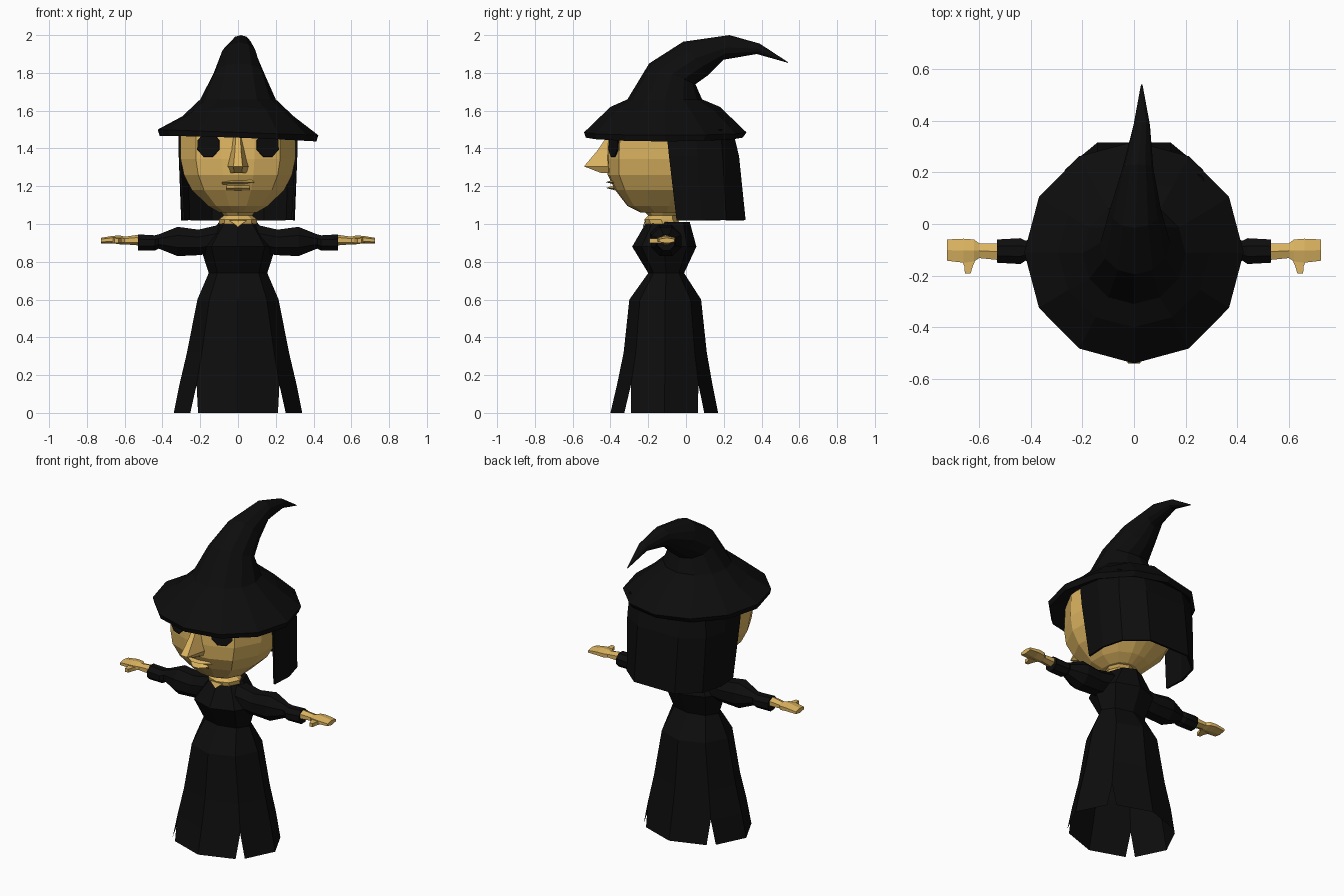
import bpy, bmesh, math
from mathutils import Vector

if "Cube" in bpy.data.objects:
    bpy.data.objects.remove(bpy.data.objects["Cube"])


def material(name, rgb):
    m = bpy.data.materials.new(name)
    m.diffuse_color = (*rgb, 1)
    m.use_nodes = True
    m.node_tree.nodes["Principled BSDF"].inputs["Base Color"].default_value = m.diffuse_color
    return m


BLACK = material("black cloth", (0.004, 0.004, 0.004))
SKIN = material("tan skin", (0.72, 0.46, 0.12))


def finish(name, bm, mat):
    bmesh.ops.remove_doubles(bm, verts=bm.verts, dist=0.0005)
    bmesh.ops.recalc_face_normals(bm, faces=bm.faces)
    me = bpy.data.meshes.new(name)
    bm.to_mesh(me)
    bm.free()
    me.materials.append(mat)
    ob = bpy.data.objects.new(name, me)
    bpy.context.collection.objects.link(ob)
    return ob


def loft(name, rings, mat, closed=True, caps=(True, True)):
    """Skin a list of equal-length rings of points."""
    bm = bmesh.new()
    rows = [[bm.verts.new(p) for p in r] for r in rings]
    n = len(rows[0])
    for a, b in zip(rows, rows[1:]):
        for i in range(n if closed else n - 1):
            j = (i + 1) % n
            bm.faces.new((a[i], a[j], b[j], b[i]))
    for cap, row in zip(caps, (rows[0], rows[-1])):
        if cap and closed:
            bm.faces.new(row)
    return finish(name, bm, mat)


def ring(n, front, back, hw, xc=0.0, drop=0.0, tilt=0.0):
    """Oval ring between a front and a back (y, z) point."""
    pts = []
    for k in range(n):
        a = math.tau * k / n
        s, c = math.sin(a), math.cos(a)
        y, z = [(f + b) / 2 + (f - b) / 2 * c for f, b in zip(front, back)]
        pts.append(Vector((xc + hw * s, y, z - drop * s * s - tilt * s)))
    return pts


def level(n, z, yf, yb, hw):
    return ring(n, (yf, z), (yb, z), hw)


def arm_ring(n, side, x, z0, z1, y0, y1):
    ang = [math.tau * (k + 0.5) / n for k in range(n)]
    f = 1 / math.cos(math.pi / n)
    return [(side * x, (y0 + y1) / 2 + (y1 - y0) / 2 * f * math.cos(a),
             (z0 + z1) / 2 + (z1 - z0) / 2 * f * math.sin(a)) for a in ang]


# Dress body
N = 8
skirt_low = level(N, 0.15, -0.365, 0.14, 0.31)
loft("dress", [skirt_low] + [level(N, *r) for r in (
    (0.32, -0.33, 0.11, 0.27), (0.60, -0.30, 0.08, 0.215),
    (0.74, -0.20, -0.01, 0.155), (0.88, -0.285, 0.055, 0.20),
    (1.01, -0.21, 0.02, 0.10))], BLACK, caps=(False, True))

# Hem panels, slit at the four diagonals
bm = bmesh.new()
hem = level(N, 0.0, -0.40, 0.17, 0.34)
for k in range(N):
    j = (k + 1) % N
    p, q = hem[k], hem[j]
    lo_a = p.lerp(q, 0.12) if k % 2 else p
    lo_b = q.lerp(p, 0.12) if j % 2 else q
    bm.faces.new([bm.verts.new(v) for v in (skirt_low[k], lo_a, lo_b, skirt_low[j])])
finish("dress_hem", bm, BLACK)

# Sleeves, hands and thumbs
for side, tag in ((1, "right"), (-1, "left")):
    loft(tag + "_sleeve", [arm_ring(8, side, *r) for r in (
        (0.08, 0.85, 1.00, -0.19, -0.03), (0.21, 0.835, 0.97, -0.18, -0.03),
        (0.32, 0.83, 0.985, -0.185, -0.025), (0.42, 0.87, 0.945, -0.142, -0.065),
        (0.44, 0.86, 0.94, -0.155, -0.055), (0.53, 0.86, 0.945, -0.15, -0.06))], BLACK)
    loft(tag + "_hand", [arm_ring(6, side, *r) for r in (
        (0.52, 0.89, 0.94, -0.14, -0.075), (0.60, 0.895, 0.93, -0.132, -0.075),
        (0.62, 0.895, 0.935, -0.145, -0.06), (0.66, 0.90, 0.935, -0.15, -0.057),
        (0.725, 0.90, 0.925, -0.142, -0.06))], SKIN)
    loft(tag + "_thumb", [[(side * x, y, z) for x, z in (
        (x0, 0.90), (x1, 0.90), (x1, 0.922), (x0, 0.922))] for y, x0, x1 in (
        (-0.13, 0.61, 0.67), (-0.165, 0.625, 0.657), (-0.192, 0.633, 0.655))], SKIN)

# Neck with a small pointed neckline
loft("neck", [level(8, *r) for r in (
    (1.00, -0.215, -0.03, 0.10), (1.025, -0.22, -0.045, 0.10),
    (1.045, -0.20, -0.05, 0.075), (1.10, -0.25, 0.0, 0.12))], SKIN)
loft("neckline", [[(-0.045, y, 1.018), (0.045, y, 1.018), (0, y - 0.012, 0.985)]
                  for y in (-0.217, -0.213)], SKIN)

# Head: one half outline scaled per level
HALF = [(0.28, -0.97), (0.72, -0.80), (0.98, -0.32), (0.96, 0.25), (0.72, 0.75), (0.28, 0.97)]
OUTLINE = [(0, -1)] + HALF + [(0, 1)] + [(-x, y) for x, y in reversed(HALF)]


def head_ring(z, yf, yb, hw):
    mid, r = (yf + yb) / 2, (yb - yf) / 2
    return [Vector((x * hw, mid + y * r, z)) for x, y in OUTLINE]


head = [head_ring(*r) for r in (
    (1.06, -0.24, -0.02, 0.10), (1.095, -0.31, 0.04, 0.16), (1.18, -0.375, 0.14, 0.25),
    (1.26, -0.415, 0.20, 0.292), (1.345, -0.42, 0.22, 0.31), (1.49, -0.41, 0.22, 0.31),
    (1.55, -0.36, 0.18, 0.26))]
loft("head", head, SKIN)

# Eyes: eight-sided plates lying on the flat brow panels
for side, (i, j), tag in ((1, (1, 2), "right"), (-1, (-1, -2), "left")):
    a, b, top = head[4][i], head[4][j], head[5][i]
    u = (b - a).normalized()
    nrm = u.cross(top - a).normalized()
    if nrm.y > 0:
        nrm = -nrm
    v = nrm.cross(u).normalized()
    c = (a + b + top + head[5][j]) / 4
    angs = [math.tau * (k + 0.5) / 8 for k in range(8)]
    loft(tag + "_eye", [[c + nrm * h + 0.067 * (u * math.cos(t) + v * math.sin(t))
                         for t in angs] for h in (0.001, 0.008)], BLACK)

# Nose: bridge, hooked tip, base
loft("nose", [[(-w, -0.39, z), (-w * 0.4, y, z), (w * 0.4, y, z), (w, -0.39, z)]
              for z, y, w in ((1.47, -0.415, 0.03), (1.39, -0.468, 0.04),
                              (1.305, -0.54, 0.06), (1.27, -0.45, 0.05))], SKIN)

# Lips
for name, z0, z1, w in (("upper_lip", 1.208, 1.235, 0.085), ("lower_lip", 1.178, 1.204, 0.06)):
    zm = (z0 + z1) / 2
    loft(name, [[(x, -0.375, z0), (x, y, zm), (x, -0.385, z1)] for x, y in (
        (-w, -0.385), (-w / 3, -0.425), (w / 3, -0.425), (w, -0.385))], SKIN)

# Hair: open curtain round the sides and back
curtain = []
for z, half in (
        (1.50, ((0.31, -0.105), (0.31, 0.05), (0.26, 0.18), (0.14, 0.24))),
        (1.36, ((0.308, -0.09), (0.308, 0.06), (0.27, 0.19), (0.14, 0.275))),
        (1.02, ((0.288, -0.05), (0.295, 0.08), (0.26, 0.21), (0.14, 0.31)))):
    curtain.append([(x, y, z) for x, y in half] + [(-x, y, z) for x, y in reversed(half)])
hair = loft("hair", curtain, BLACK, closed=False)
solid = hair.modifiers.new("thickness", "SOLIDIFY")
solid.thickness = 0.012
solid.offset = 0

# Hat: underside, brim edge, crown and bent point
M = 12
loft("hat", [
    ring(M, (-0.40, 1.51), (0.18, 1.51), 0.28),
    ring(M, (-0.53, 1.457), (0.30, 1.457), 0.415, drop=0.005, tilt=0.015),
    ring(M, (-0.54, 1.485), (0.32, 1.485), 0.425, tilt=0.015),
    ring(M, (-0.40, 1.62), (0.18, 1.62), 0.295, drop=0.05),
    ring(M, (-0.31, 1.66), (0.085, 1.66), 0.20),
    ring(M, (-0.195, 1.85), (0.05, 1.74), 0.135, 0.005),
    ring(M, (-0.015, 1.965), (0.12, 1.79), 0.10, 0.005),
    ring(M, (0.23, 2.0), (0.20, 1.87), 0.06, 0.015),
    ring(M, (0.39, 1.955), (0.375, 1.90), 0.032, 0.03),
    ring(M, (0.54, 1.857), (0.54, 1.853), 0.003, 0.03)], BLACK)
